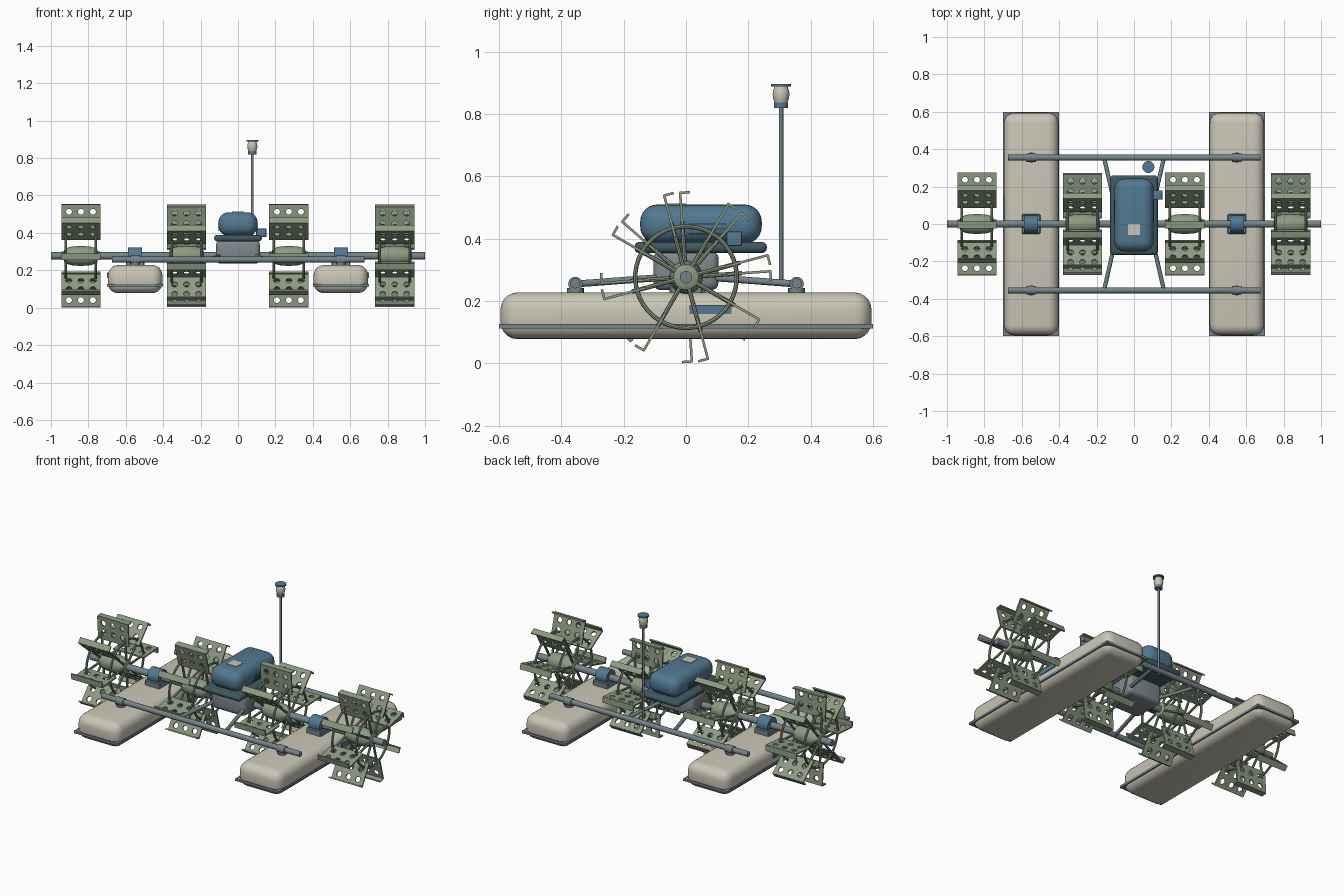
import bpy, bmesh, math
from mathutils import Vector, Matrix

if "Cube" in bpy.data.objects:
    bpy.data.objects.remove(bpy.data.objects["Cube"])


def material(name, r, g, b):
    lin = [((c / 255 + 0.055) / 1.055) ** 2.4 for c in (r, g, b)]
    m = bpy.data.materials.new(name)
    m.diffuse_color = (*lin, 1)
    m.use_nodes = True
    m.node_tree.nodes["Principled BSDF"].inputs["Base Color"].default_value = m.diffuse_color
    return m


CREAM = material("cream plastic", 202, 198, 182)
BLUE = material("blue paint", 82, 121, 146)
GREEN = material("sage green", 140, 155, 130)
STEEL = material("grey steel", 116, 132, 138)
GREY = material("gearbox grey", 126, 136, 142)
TEAL = material("dark teal", 62, 90, 95)


def finish(name, bm, mat):
    bmesh.ops.recalc_face_normals(bm, faces=bm.faces)
    me = bpy.data.meshes.new(name)
    bm.to_mesh(me)
    bm.free()
    me.materials.append(mat)
    ob = bpy.data.objects.new(name, me)
    bpy.context.collection.objects.link(ob)
    return ob


def add_box(bm, c, s):
    return bmesh.ops.create_cube(bm, size=1, matrix=Matrix.Translation(c) @ Matrix.Diagonal((*s, 1)))


def add_rod(bm, a, b, r, sides=16):
    a, b = Vector(a), Vector(b)
    d = b - a
    m = Matrix.Translation((a + b) / 2) @ d.to_track_quat('Z', 'Y').to_matrix().to_4x4()
    bmesh.ops.create_cone(bm, cap_ends=True, segments=sides, radius1=r, radius2=r,
                          depth=d.length, matrix=m)


def add_lathe(bm, profile, m, sides=24, closed=False):
    """Revolve (radius, height) points about local z."""
    rings = [[bm.verts.new(m @ Vector((r * math.cos(2 * math.pi * i / sides),
                                       r * math.sin(2 * math.pi * i / sides), z)))
              for i in range(sides)] for r, z in profile]
    pairs = list(zip(rings, rings[1:]))
    if closed:
        pairs.append((rings[-1], rings[0]))
    else:
        bm.faces.new(rings[0])
        bm.faces.new(rings[-1])
    for p, q in pairs:
        for i in range(sides):
            j = (i + 1) % sides
            bm.faces.new((p[i], p[j], q[j], q[i]))


def box(name, c, s, mat, bevel=0, seg=4):
    bm = bmesh.new()
    add_box(bm, c, s)
    if bevel:
        bmesh.ops.bevel(bm, geom=bm.edges[:], offset=bevel, segments=seg, profile=0.5, affect='EDGES')
    return finish(name, bm, mat)


def rod(name, a, b, r, mat, sides=20):
    bm = bmesh.new()
    add_rod(bm, a, b, r, sides)
    return finish(name, bm, mat)


def lathe(name, profile, loc, mat):
    bm = bmesh.new()
    add_lathe(bm, profile, Matrix.Translation(loc))
    return finish(name, bm, mat)


AXLE, R = 0.277, 0.275

# Floats with flange, side plate and axle bearing
for side, s in (("left", -1), ("right", 1)):
    x = 0.55 * s
    box(side + "_float", (x, 0, 0.153), (0.292, 1.19, 0.15), CREAM, 0.055, 5)
    box(side + "_float_flange", (x, 0, 0.12), (0.3, 1.2, 0.014), STEEL)
    box(side + "_float_label", (x + 0.147 * s, 0.078, 0.173), (0.007, 0.135, 0.03), BLUE)
    box(side + "_bearing_pedestal", (x, 0, 0.24), (0.1, 0.105, 0.04), STEEL, 0.005, 1)
    rod(side + "_bearing", (x - 0.038, 0, AXLE), (x + 0.038, 0, AXLE), 0.046, BLUE, 24)
    for end, e in (("front", -1), ("back", 1)):
        y = 0.355 * e
        rod(f"{side}_{end}_foot", (x, y, 0.215), (x, y, 0.242), 0.027, STEEL)
        rod(f"{side}_{end}_clamp", (x - 0.025, y, 0.255), (x + 0.025, y, 0.255), 0.023, STEEL)
        # diagonal strut from the cross bar to the gearbox
        rod(f"{side}_{end}_strut", (0.16 * s, y, 0.255), (0.1 * s, 0.09 * e, 0.275), 0.011, STEEL, 12)

# Cross bars and drive shaft
for end, y in (("front", -0.355), ("back", 0.355)):
    rod(end + "_cross_bar", (-0.675, y, 0.257), (0.675, y, 0.257), 0.016, STEEL)
rod("drive_shaft", (-1, 0, AXLE), (1, 0, AXLE), 0.02, STEEL, 24)

# Gearbox, mounting plate and motor
box("gearbox", (0, 0, 0.298), (0.235, 0.21, 0.126), GREY, 0.025, 3)
box("motor_plate", (0, 0.047, 0.372), (0.255, 0.425, 0.036), TEAL, 0.016, 3)
box("motor_cover", (0, 0.048, 0.447), (0.21, 0.39, 0.126), BLUE, 0.055, 6)
box("motor_label", (0, -0.03, 0.51), (0.065, 0.06, 0.006), CREAM)
box("terminal_box", (0.125, 0.155, 0.4), (0.055, 0.05, 0.046), BLUE, 0.005, 2)
for s in (-1, 1):
    for k in range(3):
        box("motor_vent", (0.104 * s, 0.07, 0.415 + 0.016 * k), (0.008, 0.12, 0.006), TEAL)

# Beacon mast
MX, MY = 0.077, 0.305
rod("mast", (MX, MY, 0.262), (MX, MY, 0.825), 0.007, STEEL, 12)
lathe("beacon_collar", [(0.023, 0.82), (0.023, 0.837)], (MX, MY, 0), BLUE)
lathe("beacon_lens", [(0.02, 0.835), (0.025, 0.85), (0.027, 0.864), (0.025, 0.877), (0.02, 0.89)],
      (MX, MY, 0), CREAM)
lathe("beacon_cap", [(0.032, 0.889), (0.032, 0.897)], (MX, MY, 0), BLUE)

# One paddle: perforated plate with a lip at the tip
plate = box("paddle_plate", (0, 0.203, 0), (0.21, 0.14, 0.008), GREEN)
bm = bmesh.new()
for hx in (-0.064, 0, 0.064):
    for hy in (0.178, 0.237):
        add_rod(bm, (hx, hy, -0.05), (hx, hy, 0.05), 0.016, 14)
cutter = finish("hole_cutter", bm, GREEN)
cutter.hide_render = True
mod = plate.modifiers.new("holes", 'BOOLEAN')
mod.operation, mod.solver, mod.object = 'DIFFERENCE', 'EXACT', cutter
bpy.context.view_layer.update()
paddle = bpy.data.meshes.new_from_object(plate.evaluated_get(bpy.context.evaluated_depsgraph_get()))
for o in (plate, cutter):
    bpy.data.objects.remove(o)

# Whole wheel: eight paddles, spokes, two rings, barrel hub
bm = bmesh.new()
for k in range(8):
    one = bmesh.new()
    one.from_mesh(paddle)
    add_box(one, (0, R - 0.004, -0.015), (0.21, 0.008, 0.034))
    for sx in (-0.08, 0.08):
        add_rod(one, (sx, 0.03, 0), (sx, 0.18, 0), 0.007, 8)
    one.transform(Matrix.Rotation(k * math.pi / 4, 4, 'X'))
    tmp = bpy.data.meshes.new("tmp")
    one.to_mesh(tmp)
    one.free()
    bm.from_mesh(tmp)
    bpy.data.meshes.remove(tmp)
to_x = Matrix.Rotation(math.pi / 2, 4, 'Y')
for sx in (-0.08, 0.08):
    tube = [(0.163 + 0.007 * math.cos(a * math.pi / 4), sx + 0.007 * math.sin(a * math.pi / 4))
            for a in range(8)]
    add_lathe(bm, tube, to_x, 40, True)
add_lathe(bm, [(0.03, -0.09), (0.04, -0.085), (0.05, -0.05), (0.054, 0),
               (0.05, 0.05), (0.04, 0.085), (0.03, 0.09)], to_x)
wheel = finish("paddle_wheel_1", bm, GREEN)
for i, (x, phase) in enumerate(((-0.84, 4), (-0.275, 15), (0.272, 4), (0.838, 15))):
    ob = wheel
    if i:
        ob = bpy.data.objects.new(f"paddle_wheel_{i + 1}", wheel.data)
        bpy.context.collection.objects.link(ob)
    ob.location = (x, 0, AXLE)
    ob.rotation_euler.x = math.radians(phase)

# Smooth the rounded parts, keep sharp edges
for ob in bpy.context.scene.objects:
    ob.select_set(True)
bpy.context.view_layer.objects.active = wheel
bpy.ops.object.shade_smooth_by_angle(angle=math.radians(35))
